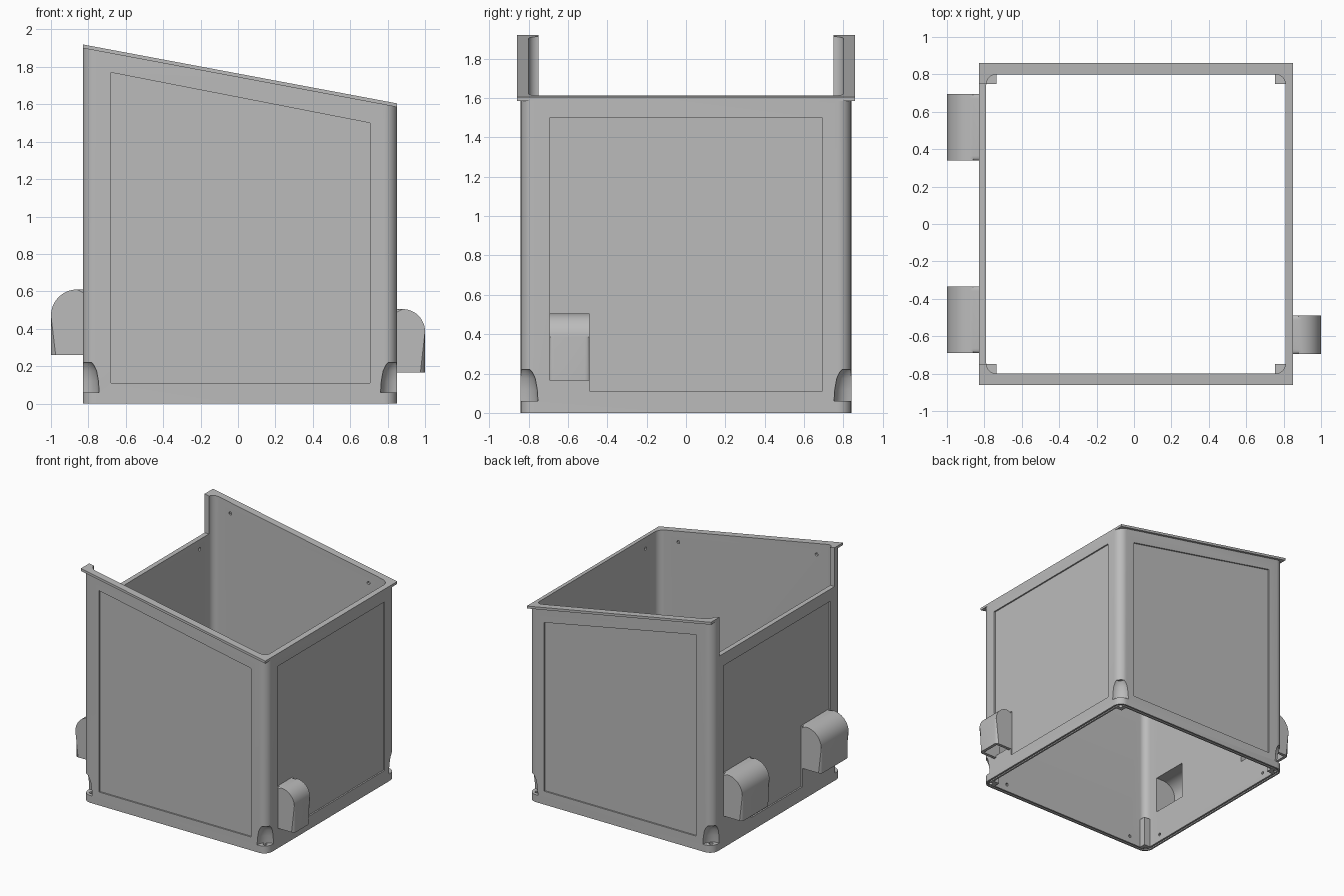
import bpy, bmesh, math
from mathutils import Matrix

if "Cube" in bpy.data.objects:
    bpy.data.objects.remove(bpy.data.objects["Cube"])

grey = bpy.data.materials.new("plain grey")
grey.diffuse_color = (0.5, 0.5, 0.5, 1)
grey.use_nodes = True
grey.node_tree.nodes["Principled BSDF"].inputs["Base Color"].default_value = grey.diffuse_color

X0, X1, Y = -0.83, 0.85, 0.84          # outer wall faces
IX0, IX1, IY = -0.79, 0.81, 0.80       # inner wall faces


def slope(x):
    return 1.92 - (x - X0) * 0.315 / (X1 - X0)


def make(name, bm):
    bmesh.ops.recalc_face_normals(bm, faces=bm.faces[:])
    me = bpy.data.meshes.new(name)
    bm.to_mesh(me)
    bm.free()
    me.materials.append(grey)
    ob = bpy.data.objects.new(name, me)
    bpy.context.collection.objects.link(ob)
    return ob


def rounded(x0, x1, y0, y1, r, n=8):
    pts = []
    for i, (cx, cy) in enumerate([(x1 - r, y1 - r), (x0 + r, y1 - r), (x0 + r, y0 + r), (x1 - r, y0 + r)]):
        for k in range(n + 1):
            a = math.pi / 2 * (i + k / n)
            pts.append((cx + r * math.cos(a), cy + r * math.sin(a)))
    return pts


def ring(name, outer, inner, low, high):
    """Hollow wall between two outlines, with heights given as functions of x."""
    bm = bmesh.new()
    loops = [[bm.verts.new((x, y, f(x))) for x, y in o]
             for o, f in ((outer, low), (outer, high), (inner, high), (inner, low))]
    n = len(outer)
    for a in range(4):
        for i in range(n):
            j, b = (i + 1) % n, (a + 1) % 4
            bm.faces.new((loops[a][i], loops[a][j], loops[b][j], loops[b][i]))
    return make(name, bm)


def prism_bm(pts, axis, d0, d1):
    put = {'x': lambda u, v, d: (d, u, v), 'y': lambda u, v, d: (u, d, v), 'z': lambda u, v, d: (u, v, d)}[axis]
    bm = bmesh.new()
    a = [bm.verts.new(put(u, v, d0)) for u, v in pts]
    b = [bm.verts.new(put(u, v, d1)) for u, v in pts]
    bm.faces.new(a)
    bm.faces.new(b)
    for i in range(len(a)):
        j = (i + 1) % len(a)
        bm.faces.new((a[i], a[j], b[j], b[i]))
    return bm


def prism(name, pts, axis, d0, d1):
    return make(name, prism_bm(pts, axis, d0, d1))


def rect(u0, u1, v0, v1):
    return [(u0, v0), (u1, v0), (u1, v1), (u0, v1)]


def circle(u, v, r, n=12):
    return [(u + r * math.cos(2 * math.pi * i / n), v + r * math.sin(2 * math.pi * i / n)) for i in range(n)]


def boolean(ob, tool, op='DIFFERENCE', keep=False):
    m = ob.modifiers.new("b", 'BOOLEAN')
    m.operation, m.object, m.solver = op, tool, 'EXACT'
    bpy.context.view_layer.objects.active = ob
    bpy.ops.object.modifier_apply(modifier=m.name)
    if not keep:
        bpy.data.objects.remove(tool)


# Main walls and the sloping rim that overhangs front and back
inner = rounded(IX0, IX1, -IY, IY, 0.055)
walls = ring("walls", rounded(X0, X1, -Y, Y, 0.07), inner, lambda x: 0, lambda x: slope(x) - 0.018)
rim = ring("rim", rounded(X0, X1, -0.86, 0.86, 0.001), inner, lambda x: slope(x) - 0.02, slope)

# Low opening in the left wall
opening = prism("cutter", rect(-0.75, 0.75, 1.6, 2.2), 'x', -1, -0.74)
boolean(walls, opening, keep=True)
boolean(rim, opening)

# Recessed panels on the four sides, stepping around the hoods
D = 0.012
face = [(-0.68, 0.11), (0.705, 0.11), (0.705, 1.50), (-0.68, 1.77)]
boolean(walls, prism("cutter", face, 'y', -1, -Y + D))
boolean(walls, prism("cutter", face, 'y', Y - D, 1))
boolean(walls, prism("cutter", [(-0.49, 0.11), (0.695, 0.11), (0.695, 1.5), (-0.695, 1.5),
                                (-0.695, 0.505), (-0.49, 0.505)], 'x', X1 - D, 1))
boolean(walls, prism("cutter", [(-0.33, 0.11), (0.34, 0.11), (0.34, 0.61), (0.695, 0.61), (0.695, 1.5),
                                (-0.695, 1.5), (-0.695, 0.61), (-0.33, 0.61)], 'x', -1, X0 + D))

# Corner blocks, screw pockets and foot holes
for cx, sx in ((X0, 1), (X1, -1)):
    for cy, sy in ((-Y, 1), (Y, -1)):
        xs = sorted((cx + sx * 0.027, cx + sx * 0.095))
        ys = sorted((cy + sy * 0.027, cy + sy * 0.092))
        boolean(walls, prism("block", rect(*xs, *ys), 'z', 0.0, 0.25), 'UNION')
        bm = bmesh.new()
        prev = None
        for r, z in ((0.088, 0.06), (0.084, 0.12), (0.074, 0.175), (0.06, 0.205), (0.048, 0.22)):
            loop = [bm.verts.new((x, y, z)) for x, y in circle(cx, cy, r, 32)]
            if prev:
                for i in range(32):
                    j = (i + 1) % 32
                    bm.faces.new((prev[i], prev[j], loop[j], loop[i]))
            else:
                bm.faces.new(loop)
            prev = loop
        bm.faces.new(prev)
        boolean(walls, make("cutter", bm))
        boolean(walls, prism("cutter", circle(cx + sx * 0.047, cy + sy * 0.047, 0.016), 'z', -0.1, 0.1))

# Blind screw holes inside, near the top and bottom of each wall
for s in (-0.63, 0.63):
    for side in (-1, 1):
        for z in (0.06, slope(s) - 0.09):
            d = sorted((side * (IY - 0.02), side * (IY + 0.015)))
            boolean(walls, prism("cutter", circle(s, z, 0.013), 'y', *d))
        for z in (0.06, 1.52):
            d = (IX1 - 0.02, IX1 + 0.015) if side > 0 else (IX0 - 0.015, IX0 + 0.02)
            boolean(walls, prism("cutter", circle(s, z, 0.013), 'x', *d))

# Narrow seal groove along the bottom edge
boolean(walls, ring("cutter", rounded(X0 + 0.014, X1 - 0.014, -Y + 0.014, Y - 0.014, 0.056),
                    rounded(X0 + 0.026, X1 - 0.026, -Y + 0.026, Y - 0.026, 0.044),
                    lambda x: -0.05, lambda x: 0.01))


def hood_profile(wall, tip, z0, z1, r):
    s = 1 if tip > 0 else -1
    pts = [(wall, z0), (tip, z0)]
    for k in range(13):
        a = math.pi / 2 * k / 12
        pts.append((tip - s * r * (1 - math.cos(a)), z1 - r + r * math.sin(a)))
    return pts + [(wall, z1)]


def hood(name, side, y0, y1, z0, z1, r):
    """Rounded hollow hood, open below and into the box."""
    base = (X1 if side > 0 else X0) - side * 0.02
    bm = prism_bm(hood_profile(base, side, z0, z1, r), 'y', y0, y1)
    edges = [e for e in bm.edges
             if abs(e.verts[0].co.y - e.verts[1].co.y) < 1e-5
             and not all(abs(v.co.x - base) < 1e-4 for v in e.verts)
             and not all(abs(v.co.z - z0) < 1e-4 for v in e.verts)]
    bmesh.ops.bevel(bm, geom=edges, offset=0.025, segments=4, profile=0.5, affect='EDGES')
    shell = make(name, bm)
    t = 0.025
    cavity = prism("cutter", hood_profile(side * 0.7, side * (1 - t), z0 - 0.02, z1 - t, r - t), 'y', y0 + t, y1 - t)
    boolean(shell, cavity)
    # matching window through the wall
    boolean(walls, prism("cutter", rect(y0 + t, y1 - t, z0 + 0.02, z1 - t), 'x',
                         *sorted((side * 0.7, side * 1.1))))
    return shell


hoods = [hood("left_hood_back", -1, 0.34, 0.695, 0.26, 0.61, 0.14),
         hood("left_hood_front", -1, -0.69, -0.333, 0.26, 0.61, 0.14),
         hood("right_hood", 1, -0.695, -0.49, 0.165, 0.505, 0.12)]

# Smooth the rounded corners, keep the edges sharp
for ob in [walls, rim] + hoods:
    bpy.ops.object.select_all(action='DESELECT')
    ob.select_set(True)
    bpy.context.view_layer.objects.active = ob
    bpy.ops.object.shade_smooth_by_angle(angle=math.radians(30))
